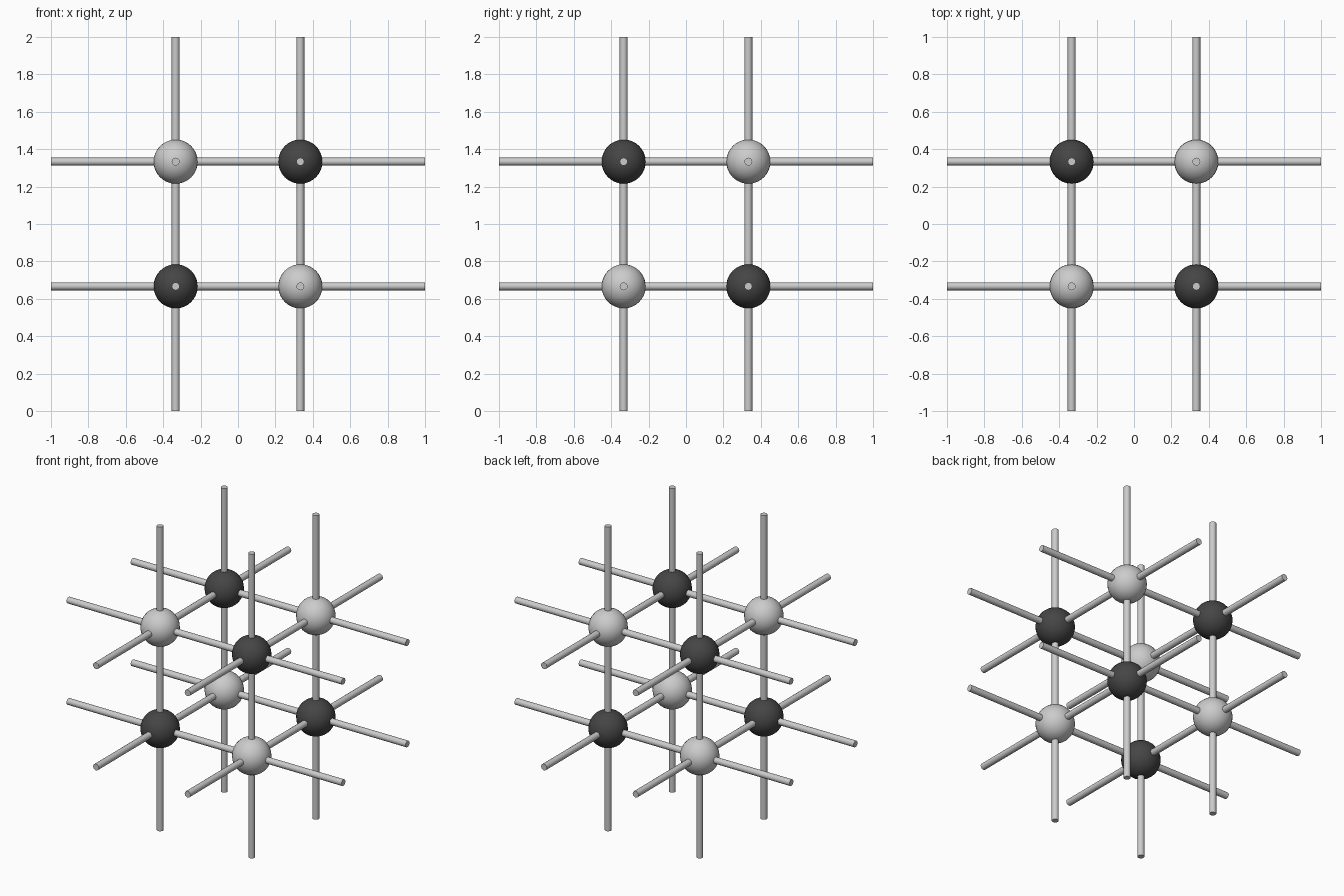
import bpy
from math import pi, radians
from itertools import product

if "Cube" in bpy.data.objects:
    bpy.data.objects.remove(bpy.data.objects["Cube"])

P = 1 / 3          # lattice half spacing
BALL_R = 0.118
ROD_R = 0.021

dark = bpy.data.materials.new("dark_grey")
dark.diffuse_color = (0.06, 0.06, 0.06, 1)
dark.use_nodes = True
dark.node_tree.nodes["Principled BSDF"].inputs["Base Color"].default_value = dark.diffuse_color


def smooth(name):
    ob = bpy.context.object
    ob.name = name
    bpy.ops.object.shade_smooth_by_angle(angle=radians(40))
    return ob


# Balls at the eight lattice points, alternating dark and light
for i, j, k in product((0, 1), repeat=3):
    loc = ((2 * i - 1) * P, (2 * j - 1) * P, 1 + (2 * k - 1) * P)
    bpy.ops.mesh.primitive_uv_sphere_add(segments=32, ring_count=16, radius=BALL_R, location=loc)
    is_dark = (i + j + k) % 2 == 0
    ball = smooth("dark_ball" if is_dark else "light_ball")
    if is_dark:
        ball.data.materials.append(dark)

# Rods running through the balls along each axis
rotations = {"x": (0, pi / 2, 0), "y": (pi / 2, 0, 0), "z": (0, 0, 0)}
for axis, (name, rot) in enumerate(rotations.items()):
    for a, b in product((-P, P), repeat=2):
        loc = [a, b]
        loc.insert(axis, 0)
        loc[2] += 1
        bpy.ops.mesh.primitive_cylinder_add(vertices=16, radius=ROD_R, depth=2, location=loc, rotation=rot)
        smooth("rod_" + name)
